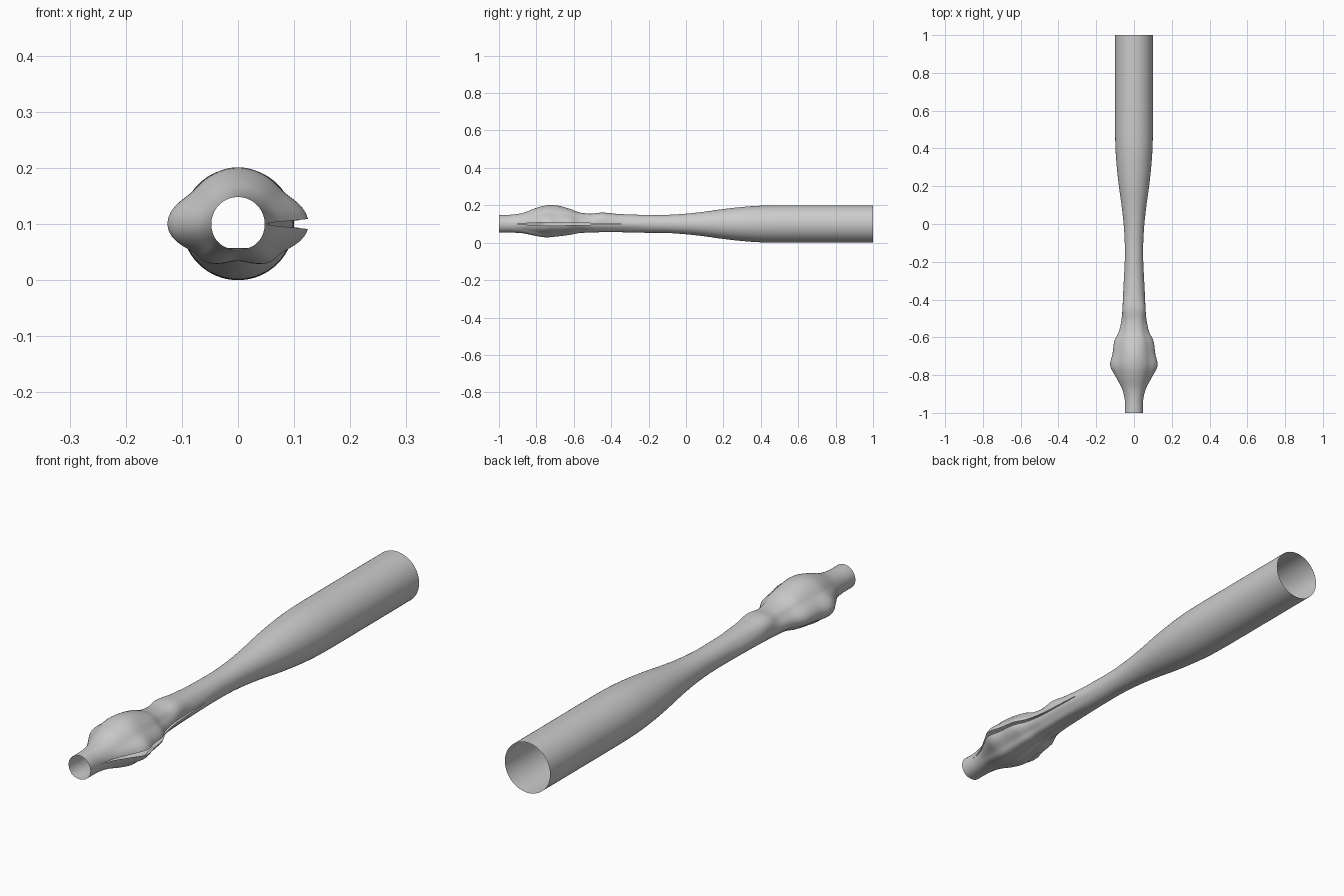
import bpy, bmesh, math

AXIS_Z = 0.1
# sections: y, then radius at side, upper diagonal, top, lower diagonal, bottom, seam half gap
SECTIONS = [
    (-1.00, .048, .048, .048, .048, .046, .000),
    (-0.93, .049, .049, .050, .049, .046, .000),
    (-0.87, .064, .061, .060, .058, .050, .003),
    (-0.81, .096, .082, .083, .078, .060, .006),
    (-0.75, .126, .098, .099, .091, .066, .009),
    (-0.69, .114, .095, .099, .085, .062, .008),
    (-0.62, .104, .085, .081, .074, .054, .006),
    (-0.57, .080, .068, .062, .060, .047, .005),
    (-0.51, .067, .061, .055, .056, .045, .004),
    (-0.45, .061, .067, .061, .053, .043, .003),
    (-0.38, .058, .058, .055, .051, .043, .002),
    (-0.28, .053, .051, .050, .049, .046, .000),
    (-0.20, .049, .049, .049, .048, .047, .000),
    (-0.10, .049, .049, .049, .049, .048, .000),
    (0.00, .055, .055, .055, .055, .055, .000),
    (0.10, .066, .066, .066, .066, .066, .000),
    (0.20, .080, .080, .080, .080, .080, .000),
    (0.30, .091, .091, .091, .091, .091, .000),
    (0.40, .098, .098, .098, .098, .098, .000),
    (0.50, .100, .100, .100, .100, .100, .000),
    (1.00, .100, .100, .100, .100, .100, .000),
]
STEPS, SIDES = 4, 64


def spline(a, b, c, d, t):
    return b + t * ((c - a) / 2 + t * (a - 2.5 * b + 2 * c - d / 2
                                       + t * (1.5 * (b - c) + (d - a) / 2)))


def ease(a, b, t):
    return a + (b - a) * (1 - math.cos(math.pi * t)) / 2


def radius(row, ang):
    # left and right match; blend between the five measured directions
    elev = math.degrees(math.asin(max(-1, min(1, math.sin(ang)))))
    diag, end = (row[2], row[3]) if elev >= 0 else (row[4], row[5])
    e = abs(elev)
    return ease(row[1], diag, e / 40) if e < 40 else ease(diag, end, (e - 40) / 50)


# smooth the sections along the length
rows = []
last = len(SECTIONS) - 1
for i in range(last):
    quad = [SECTIONS[max(0, min(last, i + k))] for k in (-1, 0, 1, 2)]
    for s in range(STEPS):
        t = s / STEPS
        r = [spline(*v, t) for v in zip(*quad)]
        r[0] = quad[1][0] + t * (quad[2][0] - quad[1][0])
        rows.append(r)
rows.append(list(SECTIONS[-1]))

# open shell whose seam on the right side parts around the bulge
bm = bmesh.new()
grid = []
for row in rows:
    gap = math.asin(max(0, row[6]) / row[1])
    ring = []
    for j in range(SIDES + 1):
        a = gap + (2 * math.pi - 2 * gap) * j / SIDES
        r = radius(row, a)
        ring.append(bm.verts.new((r * math.cos(a), row[0], AXIS_Z + r * math.sin(a))))
    grid.append(ring)
for lo, hi in zip(grid, grid[1:]):
    for j in range(SIDES):
        bm.faces.new((lo[j], hi[j], hi[j + 1], lo[j + 1]))
bmesh.ops.remove_doubles(bm, verts=bm.verts, dist=0.0003)
bmesh.ops.recalc_face_normals(bm, faces=bm.faces)
for f in bm.faces:
    f.smooth = True

mesh = bpy.data.meshes.new("shaped_tube")
bm.to_mesh(mesh)
bm.free()
bpy.context.collection.objects.link(bpy.data.objects.new("shaped_tube", mesh))
